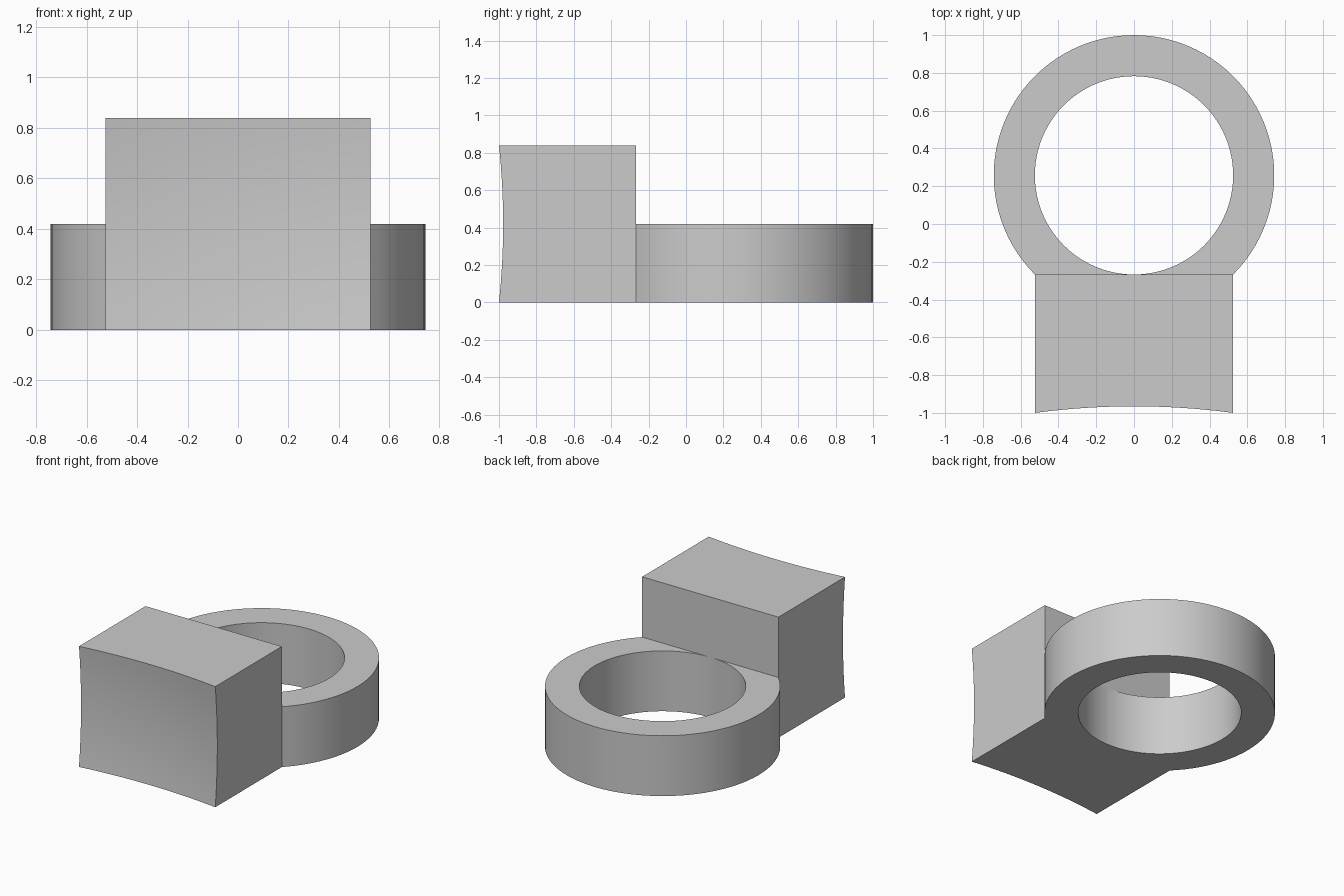
import bpy, bmesh
from math import sin, cos, pi, sqrt, radians
from mathutils import Matrix

cube = bpy.data.objects.get("Cube")
if cube:
    bpy.data.objects.remove(cube, do_unlink=True)

HALF = 0.525                 # block half width and bore radius
OUTER = HALF * sqrt(2)       # ring outer radius, meets the block at its corners
CY = 1 - OUTER               # ring centre
JOINT = CY - HALF            # plane where ring and block meet
RING_H, BLOCK_H = 0.42, 0.84
DISH_R = 4.0                 # radius of the dished front face

grey = bpy.data.materials.new("light grey")
grey.use_nodes = True
grey.diffuse_color = (0.6, 0.6, 0.6, 1)
grey.node_tree.nodes["Principled BSDF"].inputs["Base Color"].default_value = (0.6, 0.6, 0.6, 1)


def finish(bm, name):
    bmesh.ops.recalc_face_normals(bm, faces=bm.faces)
    mesh = bpy.data.meshes.new(name)
    bm.to_mesh(mesh)
    bm.free()
    obj = bpy.data.objects.new(name, mesh)
    bpy.context.collection.objects.link(obj)
    mesh.materials.append(grey)
    bpy.ops.object.select_all(action='DESELECT')
    obj.select_set(True)
    bpy.context.view_layer.objects.active = obj
    bpy.ops.object.shade_smooth_by_angle(angle=radians(30))


# Ring: round outside, trimmed flat where it meets the block
bm = bmesh.new()
N = 96
rows = []
for i in range(N):
    a = 2 * pi * i / N
    down = max(-sin(a), 1e-6)
    r_out = min(OUTER, HALF / down)
    section = [(HALF, 0), (r_out, 0), (r_out, RING_H), (HALF, RING_H)]
    rows.append([bm.verts.new((r * cos(a), CY + r * sin(a), z)) for r, z in section])
for i, row in enumerate(rows):
    nxt = rows[(i + 1) % N]
    for j in range(4):
        k = (j + 1) % 4
        bm.faces.new((row[j], nxt[j], nxt[k], row[k]))
bmesh.ops.remove_doubles(bm, verts=bm.verts, dist=1e-5)
finish(bm, "ring")

# Block: grid dished to a shallow sphere, extruded back to the joint
bm = bmesh.new()
place = (Matrix.Translation((0, 0, BLOCK_H / 2)) @ Matrix.Rotation(pi / 2, 4, 'X')
         @ Matrix.Diagonal((HALF, BLOCK_H / 2, 1, 1)))
bmesh.ops.create_grid(bm, x_segments=20, y_segments=16, size=1, matrix=place)
corner_drop = sqrt(DISH_R ** 2 - HALF ** 2 - (BLOCK_H / 2) ** 2)
for v in bm.verts:
    dz = v.co.z - BLOCK_H / 2
    v.co.y = -1 + sqrt(DISH_R ** 2 - v.co.x ** 2 - dz ** 2) - corner_drop
out = bmesh.ops.extrude_face_region(bm, geom=bm.faces[:], use_keep_orig=True)
for g in out["geom"]:
    if isinstance(g, bmesh.types.BMVert):
        g.co.y = JOINT
bmesh.ops.recalc_face_normals(bm, faces=bm.faces)
bmesh.ops.dissolve_limit(bm, angle_limit=radians(0.05), verts=bm.verts, edges=bm.edges)
finish(bm, "block")
